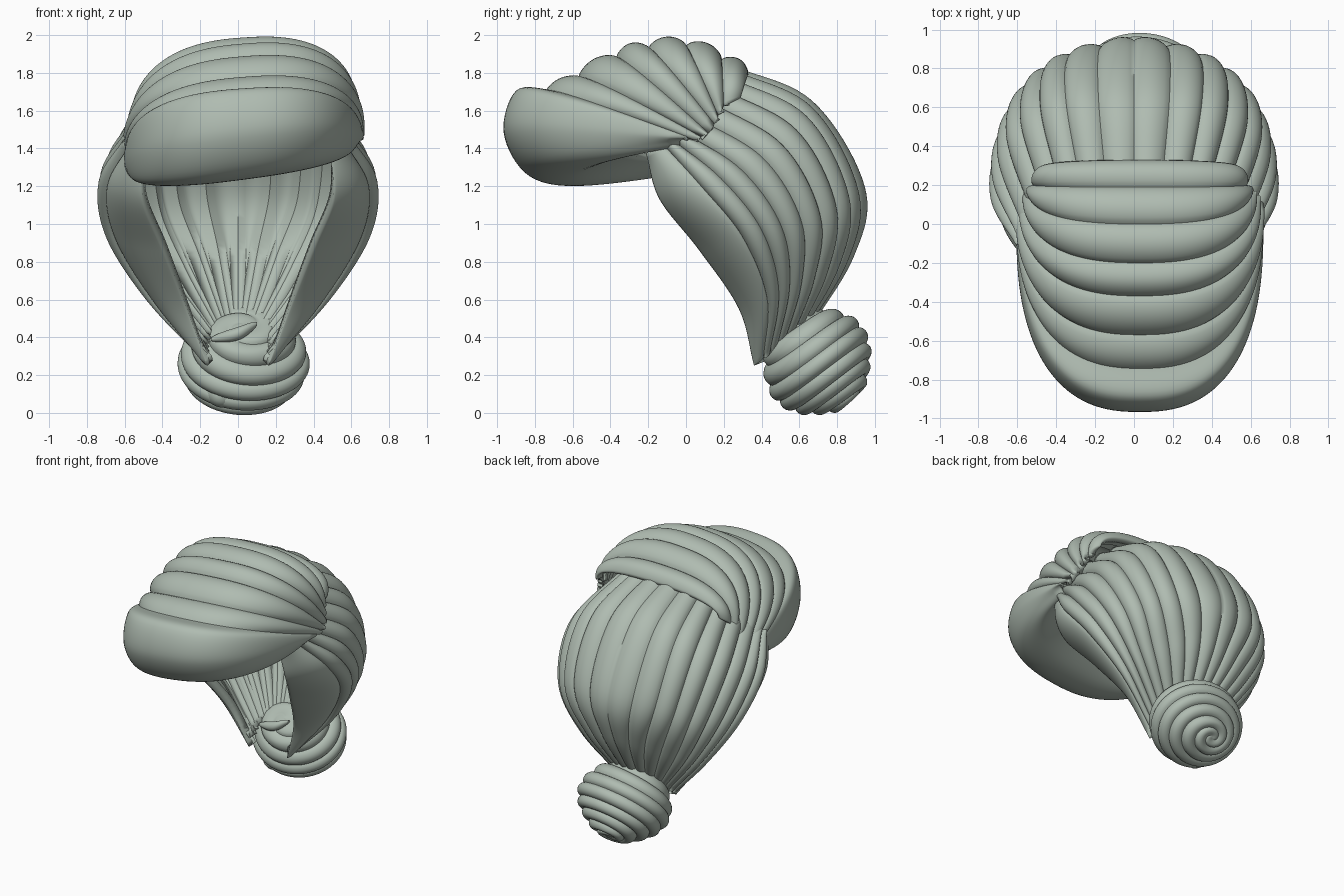
import bpy, bmesh, math
from mathutils import Vector

if "Cube" in bpy.data.objects:
    bpy.data.objects.remove(bpy.data.objects["Cube"])

mat = bpy.data.materials.new("hair_grey_green")
mat.diffuse_color = (.43, .5, .44, 1)
mat.use_nodes = True
mat.node_tree.nodes["Principled BSDF"].inputs["Base Color"].default_value = mat.diffuse_color


def spline(pts, t):
    """Catmull-Rom through pts, t counted in point indices."""
    n = len(pts) - 1
    i = min(int(t), n - 1)
    f = t - i
    b, c = Vector(pts[i]), Vector(pts[i + 1])
    a = Vector(pts[i - 1]) if i > 0 else 2 * b - c
    d = Vector(pts[i + 2]) if i + 2 <= n else 2 * c - b
    return 0.5 * (2 * b + (c - a) * f + (2 * a - 5 * b + 4 * c - d) * f * f
                  + (3 * b - a - 3 * c + d) * f ** 3)


def spow(v, p):
    return math.copysign(abs(v) ** p, v)


def ridge(s):
    return abs(math.sin(math.pi * s)) ** 0.7


def sheet(name, nu, nv, point, bump, centre, thick):
    """Grid surface pushed out along its normals into rounded hair strands."""
    bm = bmesh.new()
    height = bm.verts.layers.float.new("height")
    grid = [[bm.verts.new(point(i / nu, j / nv)) for j in range(nv + 1)] for i in range(nu + 1)]
    for i in range(nu + 1):
        for j in range(nv + 1):
            grid[i][j][height] = bump(i / nu, j / nv)
    for i in range(nu):
        for j in range(nv):
            bm.faces.new((grid[i][j], grid[i + 1][j], grid[i + 1][j + 1], grid[i][j + 1]))
    bmesh.ops.remove_doubles(bm, verts=bm.verts[:], dist=0.0003)
    bm.normal_update()
    c = Vector(centre)
    if sum(f.normal.dot(f.calc_center_median() - c) * f.calc_area() for f in bm.faces) < 0:
        bmesh.ops.reverse_faces(bm, faces=bm.faces[:])
        bm.normal_update()
    moves = [(v, v.normal * v[height]) for v in bm.verts]
    for v, m in moves:
        v.co += m
    me = bpy.data.meshes.new(name)
    bm.to_mesh(me)
    bm.free()
    me.materials.append(mat)
    ob = bpy.data.objects.new(name, me)
    bpy.context.collection.objects.link(ob)
    if thick:
        m = ob.modifiers.new("thickness", 'SOLIDIFY')
        m.thickness = thick
        m.offset = -1
    bpy.ops.object.select_all(action='DESELECT')
    ob.select_set(True)
    bpy.context.view_layer.objects.active = ob
    bpy.ops.object.shade_smooth_by_angle(angle=math.radians(60))


# Back hair: guide strands from the centre back round to the face edge
guides = [
    [(0, .22, 1.82), (0, .65, 1.64), (0, .93, 1.20), (0, .88, .85), (0, .63, .42)],
    [(.28, .22, 1.77), (.35, .63, 1.57), (.34, .855, 1.15), (.22, .81, .80), (.08, .60, .41)],
    [(.46, .12, 1.65), (.58, .51, 1.42), (.54, .71, 1.05), (.39, .68, .72), (.15, .55, .38)],
    [(.56, -.02, 1.49), (.68, .29, 1.29), (.65, .50, 1.00), (.48, .55, .69), (.19, .48, .34)],
    [(.57, -.12, 1.42), (.69, .08, 1.20), (.65, .30, .93), (.45, .43, .60), (.19, .41, .29)],
    [(.49, -.21, 1.37), (.50, -.14, 1.13), (.39, .07, .86), (.27, .28, .55), (.16, .36, .25)],
]


def cap_point(u, v):
    s = u * 10 - 5
    p = spline([spline(g, v * 4) for g in guides], abs(s))
    if s < 0:
        p.x = -p.x
    return p


def cap_bump(u, v):
    s = abs(u * 10 - 5)
    k = s if s > 4 else s * 2
    return 0.034 * ridge(k) * (1 - 0.7 * v ** 4)


sheet("back_hair", 240, 40, cap_point, cap_bump, (0, .2, 1.0), 0.06)


# Front volume: arches given as apex y, apex z, root y, root z, half width, sideways tilt
def arches(rows):
    def point(u, v):
        ay, az, ry, rz, w, tilt = spline(rows, v * (len(rows) - 1))
        th = (u - 0.5) * math.pi
        k = spow(max(math.cos(th), 0), .8)
        x = 0.03 + w * spow(math.sin(th), .8)
        return Vector((x, ry + (ay - ry) * k, rz + (az - rz) * k + tilt * x))
    return point


roll = [(-.30, 1.38, .0, 1.38, .50, .08), (-.60, 1.24, -.03, 1.34, .57, .12),
        (-.84, 1.27, -.03, 1.35, .61, .14), (-.965, 1.48, -.01, 1.38, .635, .11),
        (-.90, 1.70, .01, 1.42, .625, .07), (-.72, 1.70, .03, 1.43, .58, .07)]
sheet("front_roll", 64, 40, arches(roll), lambda u, v: 0, (0, -.4, 1.45), 0.03)

bands = [(-.76, 1.66, .03, 1.40, .60, .08), (-.57, 1.77, .08, 1.41, .62, .08),
         (-.37, 1.875, .12, 1.43, .61, .08), (-.20, 1.925, .15, 1.48, .59, .08),
         (.00, 1.94, .17, 1.54, .57, .06), (.19, 1.87, .20, 1.60, .55, .04),
         (.33, 1.79, .29, 1.66, .51, .02)]
sheet("swept_bands", 64, 84, arches(bands),
      lambda u, v: 0.045 * ridge(v * 6) * (.5 + .5 * math.sin(u * math.pi)),
      (0, 0, 1.4), 0.05)

# Bun: spiral-grooved knot on an axis tilted down and back
profile = [(-.20, .0), (-.16, .16), (-.05, .27), (.07, .315), (.18, .275),
           (.26, .19), (.32, .09), (.335, 0)]
axis = Vector((0, .68, -.73))
side = Vector((0, .73, .68))


def along(u, v):
    """Position on the profile; grid rows wind along the spiral grooves."""
    return min(max((v * 11 - u * 2) / 9, 0), 1)


def bun_point(u, v):
    t, r = spline([Vector(p) for p in profile], along(u, v) * 7)
    a = u * math.tau
    return (Vector((.03, .65, .32)) + axis * t + side * (r * .9 * math.cos(a))
            + Vector((r * 1.03 * math.sin(a), 0, 0)))


def bun_bump(u, v):
    w = along(u, v)
    return 0.026 * ridge(v * 11) * min(1, 6 * (1 - w), 6 * w)


sheet("bun", 72, 110, bun_point, bun_bump, (.03, .65, .32), 0)


# Loose strand ends tucked around the bun
def strand(name, pts, r):
    def point(u, v):
        p = spline(pts, v * (len(pts) - 1))
        a = u * math.tau
        k = r * math.sin(math.pi * (.04 + .92 * v)) ** .6
        return p + Vector((0, math.cos(a) * k, math.sin(a) * k))
    c = sum((Vector(p) for p in pts), Vector()) / len(pts)
    sheet(name, 12, 16, point, lambda u, v: 0, c, 0)


strand("nape_strand", [(-.14, .46, .39), (0, .44, .42), (.10, .47, .47)], .035)
strand("tucked_end", [(-.19, .58, .12), (-.10, .55, .09), (.02, .58, .08)], .06)
